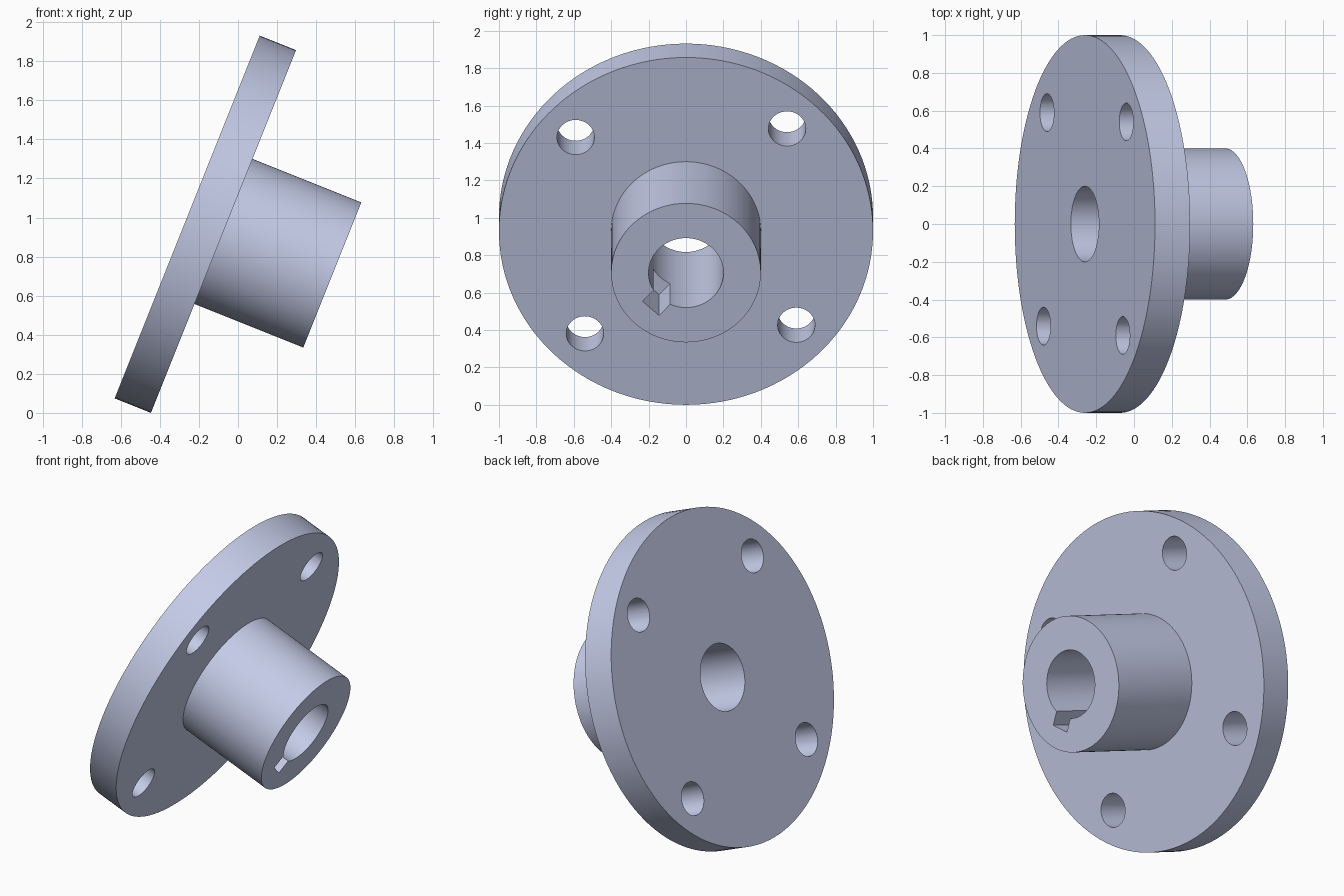
import bpy
import bmesh
import math
from mathutils import Matrix, Vector

cube = bpy.data.objects.get("Cube")
if cube:
    bpy.data.objects.remove(cube, do_unlink=True)

SEGMENTS = 128
TILT = math.radians(111.8)          # shaft axis leans down toward +x
CENTRE = (-0.26, 0.0, 1.003)        # middle of the flange's outer face
BOLT_ANGLE = math.radians(47.5)     # first bolt hole; the keyway shares this line

# Single painted-metal colour
metal = bpy.data.materials.new("lavender grey metal")
metal.use_nodes = True
colour = (0.59, 0.64, 0.855, 1.0)
metal.diffuse_color = colour
metal.node_tree.nodes["Principled BSDF"].inputs["Base Color"].default_value = colour


def add_object(name, bm):
    bmesh.ops.recalc_face_normals(bm, faces=bm.faces)
    mesh = bpy.data.meshes.new(name)
    bm.to_mesh(mesh)
    bm.free()
    mesh.materials.append(metal)
    obj = bpy.data.objects.new(name, mesh)
    bpy.context.collection.objects.link(obj)
    return obj


def lathe(name, profile):
    """Revolve a closed (radius, height) profile around local z."""
    bm = bmesh.new()
    verts = [bm.verts.new((r, 0, z)) for r, z in profile]
    edges = [bm.edges.new((verts[i - 1], verts[i])) for i in range(len(verts))]
    bmesh.ops.spin(bm, geom=verts + edges, cent=(0, 0, 0), axis=(0, 0, 1),
                   angle=math.tau, steps=SEGMENTS)
    bmesh.ops.remove_doubles(bm, verts=bm.verts, dist=1e-5)
    return add_object(name, bm)


# Flange and hub turned as one piece, with the shaft bore
part = lathe("flanged_hub", [(0.2, 0), (1, 0), (1, 0.2),
                             (0.4, 0.2), (0.4, 0.8), (0.2, 0.8)])

# Four bolt holes through the flange
bm = bmesh.new()
for i in range(4):
    spot = Matrix.Rotation(BOLT_ANGLE + i * math.pi / 2, 4, 'Z') @ Matrix.Translation((0.8, 0, 0.1))
    bmesh.ops.create_cone(bm, cap_ends=True, segments=48, radius1=0.1,
                          radius2=0.1, depth=0.4, matrix=spot)
bolt_cutter = add_object("bolt_hole_cutter", bm)

# Blind keyway cut into the free end of the hub
bm = bmesh.new()
key = (Matrix.Rotation(BOLT_ANGLE + math.radians(270), 4, 'Z')
       @ Matrix.Translation((0.189, 0, 0.65))
       @ Matrix.Diagonal(Vector((0.178, 0.12, 0.3, 1))))
bmesh.ops.create_cube(bm, size=1, matrix=key @ Matrix.Translation((0, 0, 0.1))
                      @ Matrix.Diagonal(Vector((1, 1, 1.2, 1))))
key_cutter = add_object("keyway_cutter", bm)

# Apply the cuts and discard the cutters
bpy.ops.object.select_all(action='DESELECT')
part.select_set(True)
bpy.context.view_layer.objects.active = part
for cutter in (bolt_cutter, key_cutter):
    cutter.hide_render = True
    mod = part.modifiers.new(cutter.name, 'BOOLEAN')
    mod.operation = 'DIFFERENCE'
    mod.solver = 'EXACT'
    mod.object = cutter
    bpy.ops.object.modifier_apply(modifier=mod.name)
    bpy.data.objects.remove(cutter, do_unlink=True)

bpy.ops.object.shade_smooth_by_angle(angle=math.radians(30))

# Stand the part on its rim, tilted
part.matrix_world = Matrix.Translation(CENTRE) @ Matrix.Rotation(TILT, 4, 'Y')
